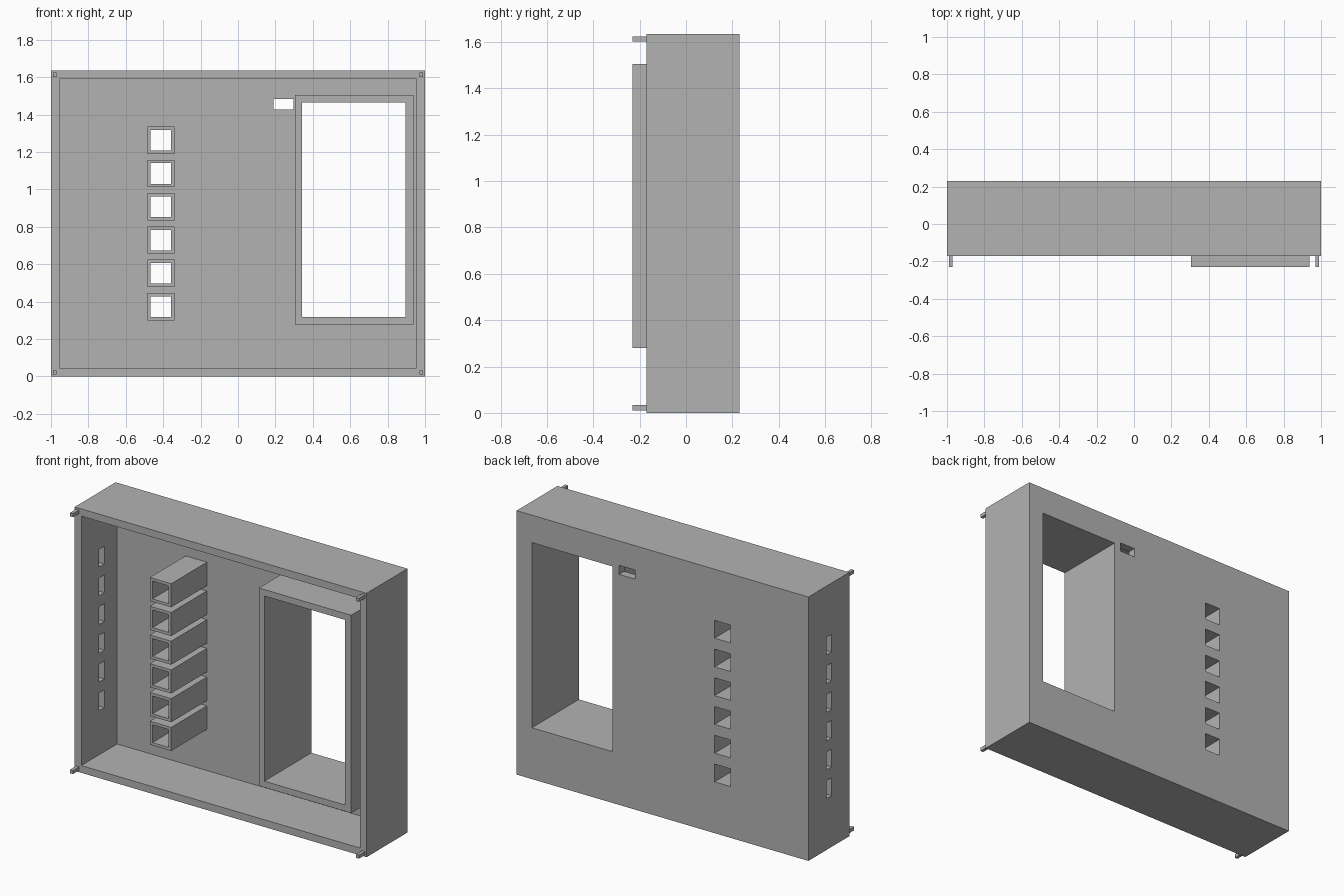
import bpy
import bmesh

cube = bpy.data.objects.get("Cube")
if cube:
    bpy.data.objects.remove(cube, do_unlink=True)

grey = bpy.data.materials.new("plain grey")
grey.use_nodes = True
grey.diffuse_color = (0.45, 0.45, 0.45, 1)
grey.node_tree.nodes["Principled BSDF"].inputs["Base Color"].default_value = grey.diffuse_color

FRONT, BACK, LIP = -0.17, 0.23, -0.23
INNER = BACK - 0.05          # inside face of the back wall
HEIGHT = 1.635
WALL = 0.045


def boxes(name, spans):
    """One object made of boxes, each given as (x0, x1, y0, y1, z0, z1)."""
    bm = bmesh.new()
    for x0, x1, y0, y1, z0, z1 in spans:
        verts = bmesh.ops.create_cube(bm, size=1)["verts"]
        for v in verts:
            v.co = (x1 if v.co.x > 0 else x0,
                    y1 if v.co.y > 0 else y0,
                    z1 if v.co.z > 0 else z0)
    mesh = bpy.data.meshes.new(name)
    bm.to_mesh(mesh)
    bm.free()
    mesh.materials.append(grey)
    obj = bpy.data.objects.new(name, mesh)
    bpy.context.collection.objects.link(obj)
    return obj


def cut(obj, spans):
    """Subtract boxes from the object and drop the cutter."""
    cutter = boxes("cutter", spans)
    cutter.hide_render = True
    mod = obj.modifiers.new("cut", 'BOOLEAN')
    mod.operation = 'DIFFERENCE'
    mod.solver = 'EXACT'
    mod.object = cutter
    bpy.context.view_layer.objects.active = obj
    bpy.ops.object.modifier_apply(modifier=mod.name)
    bpy.data.objects.remove(cutter, do_unlink=True)


def sleeve(name, outer, inner, y0):
    """Rectangular tube from y0 to the back wall; rectangles are x0, x1, z0, z1."""
    ox0, ox1, oz0, oz1 = outer
    ix0, ix1, iz0, iz1 = inner
    obj = boxes(name, [(ox0, ox1, y0, INNER, oz0, oz1)])
    cut(obj, [(ix0, ix1, y0 - 0.1, INNER + 0.1, iz0, iz1)])


# Openings in the back wall
window = (0.342, 0.895, 0.318, 1.465)
port = (0.19, 0.297, 1.428, 1.484)
rows = [0.373 + 0.178 * i for i in range(6)]
TUBE_X, HOLE, TUBE = -0.412, 0.055, 0.073


def square(z, r):
    return (TUBE_X - r, TUBE_X + r, z - r, z + r)


# Open-fronted case
case = boxes("case", [(-1, 1, FRONT, BACK, 0, HEIGHT)])
cut(case, [(-1 + WALL, 1 - WALL, FRONT - 0.1, INNER, WALL, HEIGHT - WALL)])
holes = [(x0, x1, INNER - 0.1, BACK + 0.1, z0, z1)
         for x0, x1, z0, z1 in [window, port] + [square(z, HOLE) for z in rows]]
# Side wall slots
holes += [(-1.1, -0.9, 0.003, 0.055, z - HOLE, z + HOLE) for z in rows]
cut(case, holes)

# Window surround and button guides
sleeve("window_surround", (0.304, 0.937, 0.279, 1.505), window, LIP)
for i, z in enumerate(rows):
    sleeve(f"button_guide_{i + 1}", square(z, TUBE), square(z, HOLE), FRONT)

# Corner pins
for side, x in (("right", -0.98), ("left", 0.98)):
    for level, z in (("lower", 0.022), ("upper", HEIGHT - 0.022)):
        boxes(f"{level}_{side}_pin",
              [(x - 0.01, x + 0.01, LIP, FRONT, z - 0.011, z + 0.011)])
